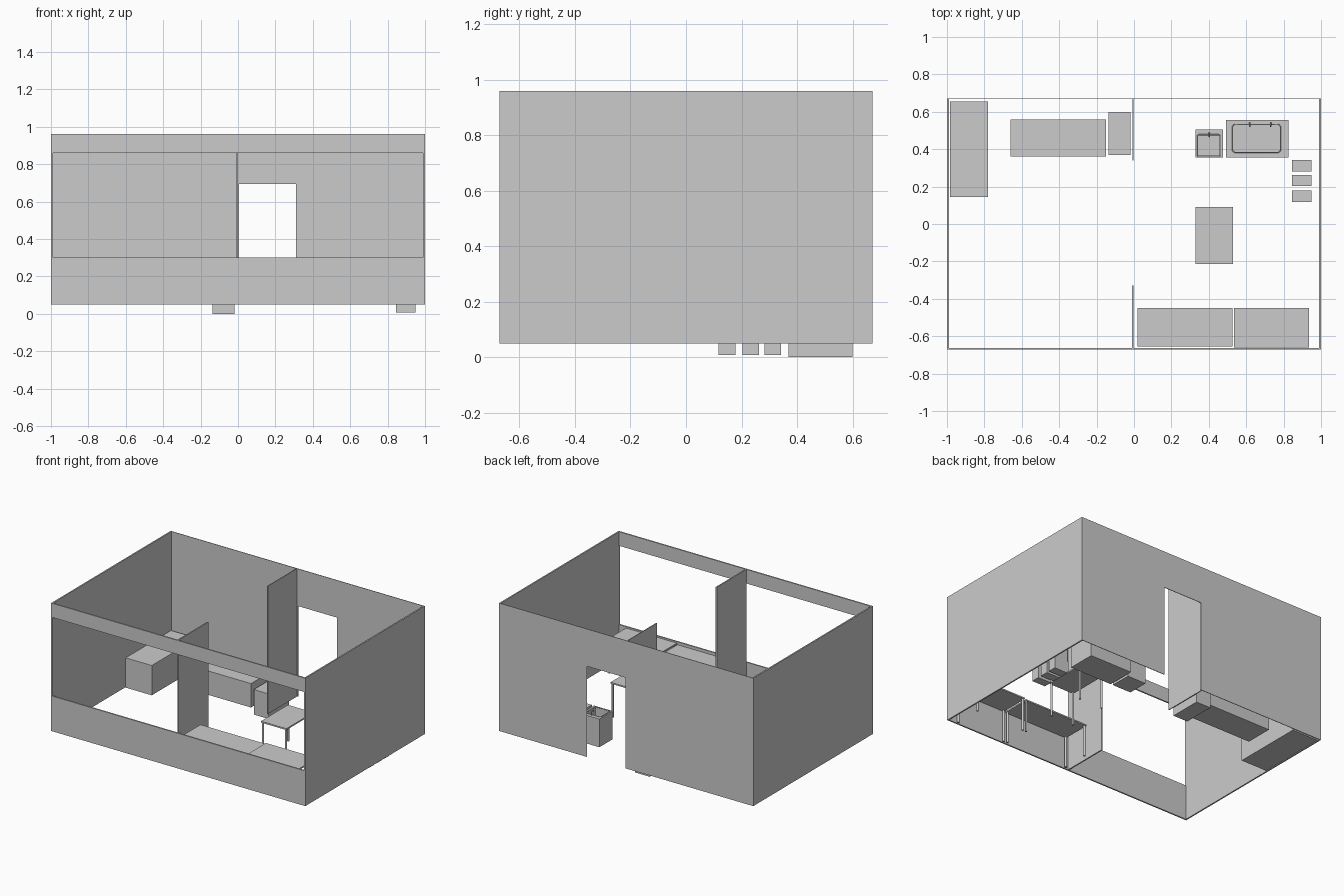
import bpy, bmesh
from math import cos, sin, pi
from mathutils import Vector

if "Cube" in bpy.data.objects:
    bpy.data.objects.remove(bpy.data.objects["Cube"])


def prism(name, pts, vec):
    """Extrude a closed 3D outline along a vector."""
    bm = bmesh.new()
    f = bm.faces.new([bm.verts.new(p) for p in pts])
    r = bmesh.ops.extrude_face_region(bm, geom=[f])
    vs = [g for g in r["geom"] if isinstance(g, bmesh.types.BMVert)]
    bmesh.ops.translate(bm, verts=vs, vec=vec)
    bmesh.ops.recalc_face_normals(bm, faces=bm.faces)
    me = bpy.data.meshes.new(name)
    bm.to_mesh(me)
    bm.free()
    ob = bpy.data.objects.new(name, me)
    bpy.context.collection.objects.link(ob)
    return ob


def box(name, x0, x1, y0, y1, z0, z1):
    return prism(name, [(x0, y0, z0), (x1, y0, z0), (x1, y1, z0), (x0, y1, z0)],
                 (0, 0, z1 - z0))


def rounded(x0, x1, y0, y1, r, z, n=4):
    pts = []
    for i, (cx, cy) in enumerate([(x1 - r, y1 - r), (x0 + r, y1 - r),
                                  (x0 + r, y0 + r), (x1 - r, y0 + r)]):
        for k in range(n + 1):
            a = pi / 2 * (i + k / n)
            pts.append((cx + r * cos(a), cy + r * sin(a), z))
    return pts


def tube(name, pts, r, closed=False):
    cu = bpy.data.curves.new(name, 'CURVE')
    cu.dimensions = '3D'
    cu.bevel_depth = r
    cu.bevel_resolution = 1
    cu.use_fill_caps = True
    s = cu.splines.new('POLY')
    s.points.add(len(pts) - 1)
    for p, co in zip(s.points, pts):
        p.co = (*co, 1)
    s.use_cyclic_u = closed
    ob = bpy.data.objects.new(name, cu)
    bpy.context.collection.objects.link(ob)
    return ob


def table(name, x0, x1, y0, y1, top, th=0.01, r=0.007):
    box(name + "_top", x0, x1, y0, y1, top - th, top)
    i = r + 0.003
    for a, x in enumerate((x0 + i, x1 - i)):
        for b, y in enumerate((y0 + i, y1 - i)):
            ring = [(x + r * cos(k * pi / 6), y + r * sin(k * pi / 6), 0.05)
                    for k in range(12)]
            prism(f"{name}_leg_{a}{b}", ring, (0, 0, top - th - 0.05))


def sink(name, cab, basin, r, top, taps):
    body = box(name + "_cabinet", *cab, 0.05, top)
    cut = prism(name + "_cutter", rounded(*basin, r, top - 0.07), (0, 0, 0.1))
    cut.hide_render = True
    cut.hide_viewport = True
    m = body.modifiers.new("basin", 'BOOLEAN')
    m.operation = 'DIFFERENCE'
    m.solver = 'EXACT'
    m.object = cut
    tube(name + "_rim", rounded(*basin, r, top), 0.003, True)
    for i, x in enumerate(taps):
        y = basin[3] + 0.01
        tube(f"{name}_tap_{i}", [(x, y, top), (x, y, top + 0.03),
                                 (x, y - 0.018, top + 0.03), (x, y - 0.02, top + 0.02)], 0.004)


# Walls
B, T, Y = 0.05, 0.96, 0.672
box("left_wall", -1, -0.99, -Y, Y, B, T)
box("right_wall", 0.99, 1, -Y, Y, B, T)
box("front_wall_lower", -0.99, 0.99, -Y, -Y + 0.01, B, 0.30)
box("front_wall_upper", -0.99, 0.99, -Y, -Y + 0.01, 0.86, T)
door = [(-0.99, B), (0.005, B), (0.005, 0.695), (0.31, 0.695), (0.31, B),
        (0.99, B), (0.99, T), (-0.99, T)]
prism("back_wall", [(x, Y, z) for x, z in door], (0, -0.004, 0))
box("front_partition", -0.012, -0.003, -Y + 0.01, -0.33, B, T)
box("back_partition", -0.009, -0.003, 0.34, Y - 0.004, B, T)

# Solid furniture
box("side_cabinet", -0.985, -0.78, 0.145, 0.655, 0.05, 0.262)
box("low_bench", -0.66, -0.15, 0.36, 0.56, 0.05, 0.22)
box("small_cupboard", -0.135, -0.02, 0.37, 0.60, 0.0, 0.178)
for i, y in enumerate((0.118, 0.203, 0.282)):
    box(f"bin_{i}", 0.845, 0.95, y, y + 0.06, 0.008, 0.2)

# Tables
table("centre_table", 0.33, 0.53, -0.213, 0.09, 0.30)
table("window_table_left", 0.02, 0.527, -0.655, -0.45, 0.283)
table("window_table_right", 0.535, 0.935, -0.661, -0.45, 0.29)

# Sinks
sink("small_sink", (0.328, 0.475, 0.355, 0.505), (0.34, 0.46, 0.363, 0.477), 0.006, 0.25, [0.402])
sink("large_sink", (0.493, 0.825, 0.355, 0.556), (0.527, 0.783, 0.383, 0.532), 0.015, 0.25, [0.62, 0.73])
